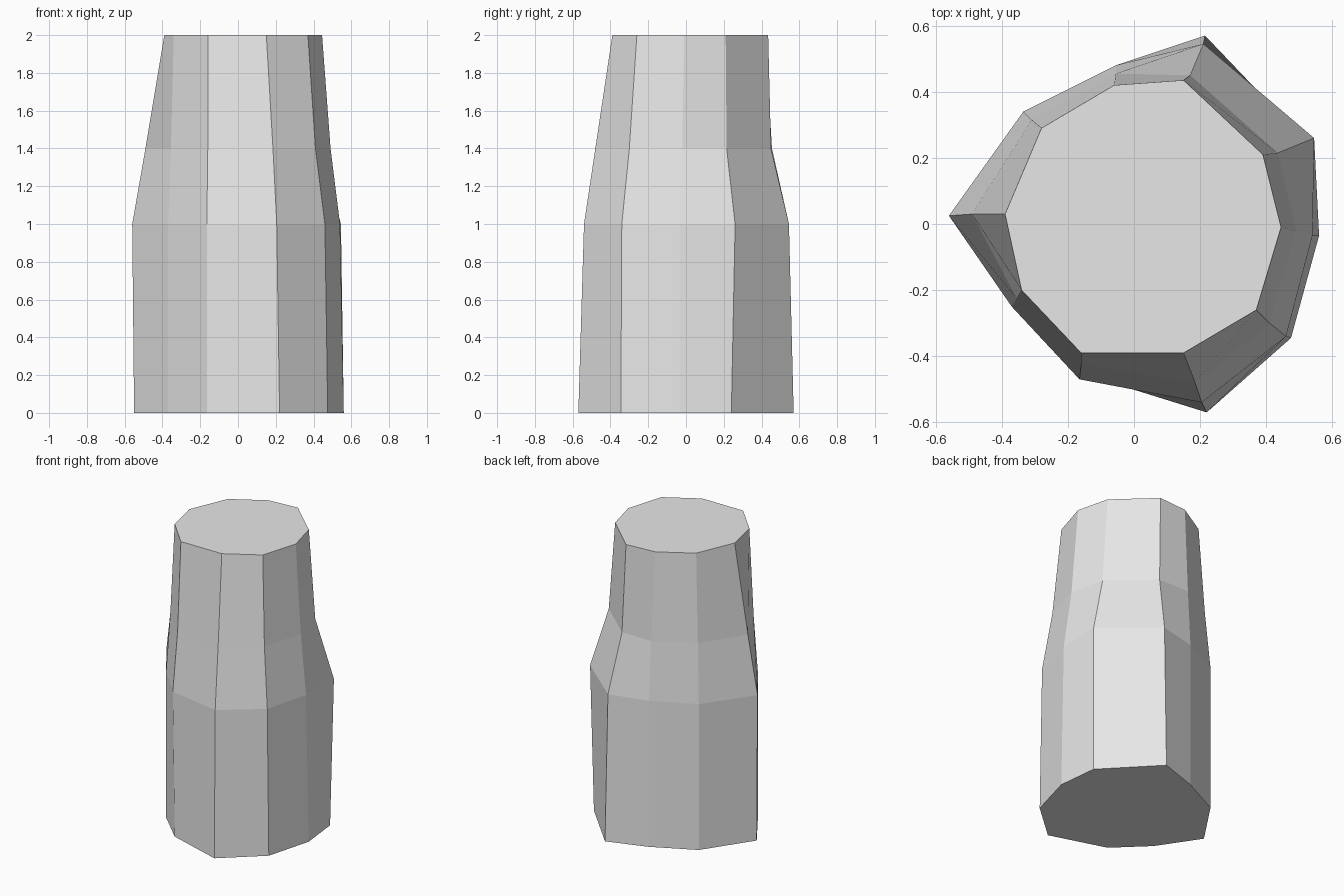
import bpy
import bmesh

default_cube = bpy.data.objects.get("Cube")
if default_cube:
    bpy.data.objects.remove(default_cube, do_unlink=True)

# Plain grey material
grey = bpy.data.materials.new("light grey")
grey.use_nodes = True
colour = (0.8, 0.8, 0.8, 1)
grey.diffuse_color = colour
grey.node_tree.nodes["Principled BSDF"].inputs["Base Color"].default_value = colour

# Uneven ten-sided outlines, counter-clockwise from the left tip
base = [(-.55, .02), (-.37, -.25), (-.165, -.45), (.22, -.57), (.475, -.345),
        (.56, -.035), (.53, .24), (.215, .57), (-.055, .48), (-.335, .34)]
shoulder = [(-.56, .025), (-.37, -.25), (-.165, -.47), (.205, -.54), (.46, -.34),
            (.54, -.035), (.545, .26), (.21, .545), (-.055, .48), (-.335, .34)]
neck = [(-.49, .03), (-.355, -.225), (-.16, -.425), (.185, -.48), (.41, -.3),
        (.49, -.02), (.435, .215), (.17, .45), (-.055, .455), (-.31, .315)]
rim = [(-.39, .03), (-.34, -.2), (-.16, -.39), (.15, -.39), (.37, -.26),
       (.445, -.01), (.39, .21), (.15, .435), (-.06, .42), (-.28, .29)]

# Loft the outlines into a closed, faceted body
bm = bmesh.new()
rings = [[bm.verts.new((x, y, z)) for x, y in outline]
         for outline, z in ((base, 0), (shoulder, 1), (neck, 1.4), (rim, 2))]
for low, high in zip(rings, rings[1:]):
    for i in range(len(low)):
        j = (i + 1) % len(low)
        bm.faces.new((low[i], low[j], high[j], high[i]))
bm.faces.new(rings[0][::-1])
bm.faces.new(rings[-1])

mesh = bpy.data.meshes.new("faceted_body")
bm.to_mesh(mesh)
bm.free()
mesh.materials.append(grey)
body = bpy.data.objects.new("faceted_body", mesh)
bpy.context.collection.objects.link(body)
